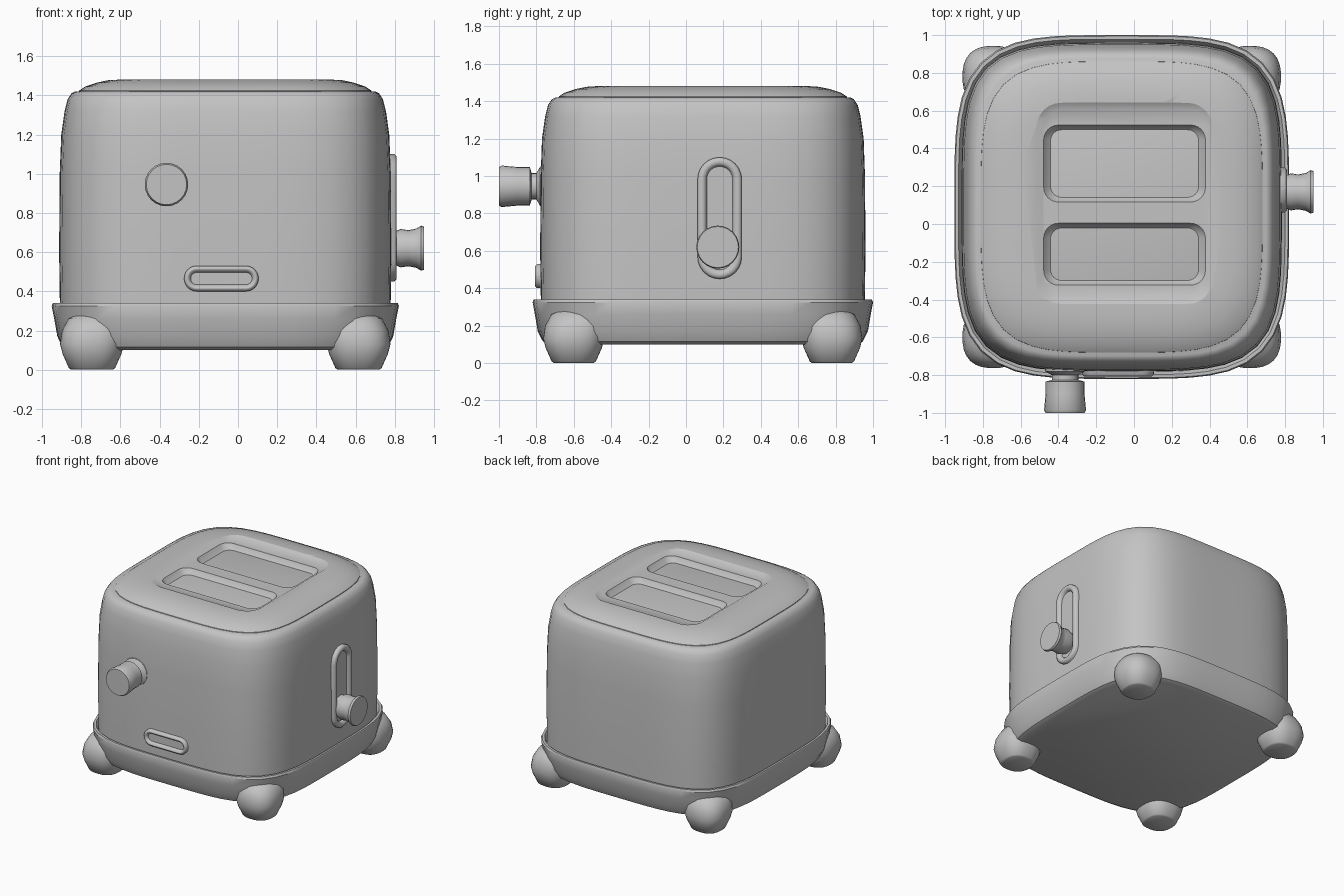
import bpy, bmesh, math
from mathutils import Matrix, Vector

if "Cube" in bpy.data.objects:
    bpy.data.objects.remove(bpy.data.objects["Cube"])

grey = bpy.data.materials.new("warm_grey")
grey.diffuse_color = (0.55, 0.55, 0.55, 1)
grey.use_nodes = True
grey.node_tree.nodes["Principled BSDF"].inputs["Base Color"].default_value = grey.diffuse_color


def squircle(a, b, n, count=64):
    """Superellipse outline; n=2 is round, higher is squarer."""
    pts = []
    for i in range(count):
        t = 2 * math.pi * i / count
        c, s = math.cos(t), math.sin(t)
        r = (abs(c) ** n + abs(s) ** n) ** (-1 / n)
        pts.append((a * r * c, b * r * s))
    return pts


def round_rect(a, b, r, steps=6):
    """Rectangle outline with rounded corners."""
    pts = []
    for k, (sx, sy) in enumerate([(1, 1), (-1, 1), (-1, -1), (1, -1)]):
        for i in range(steps + 1):
            t = math.pi / 2 * (k + i / steps)
            pts.append((sx * (a - r) + r * math.cos(t), sy * (b - r) + r * math.sin(t)))
    return pts


def loft(name, rings, place=Matrix(), angle=35):
    """Skin a closed solid through (outline, height) rings."""
    bm = bmesh.new()
    loops = [[bm.verts.new(place @ Vector((x, y, h))) for x, y in pts] for pts, h in rings]
    n = len(loops[0])
    for low, high in zip(loops, loops[1:]):
        for i in range(n):
            j = (i + 1) % n
            bm.faces.new((low[i], low[j], high[j], high[i]))
    bm.faces.new(loops[0][::-1])
    bm.faces.new(loops[-1])
    bmesh.ops.recalc_face_normals(bm, faces=bm.faces)
    mesh = bpy.data.meshes.new(name)
    bm.to_mesh(mesh)
    bm.free()
    mesh.materials.append(grey)
    ob = bpy.data.objects.new(name, mesh)
    bpy.context.collection.objects.link(ob)
    smooth(ob, angle)
    return ob


def smooth(ob, angle):
    bpy.ops.object.select_all(action='DESELECT')
    ob.select_set(True)
    bpy.context.view_layer.objects.active = ob
    bpy.ops.object.shade_smooth_by_angle(angle=math.radians(angle))


def cut(ob, cutter):
    mod = ob.modifiers.new("cut", 'BOOLEAN')
    mod.object = cutter
    mod.operation = 'DIFFERENCE'
    mod.solver = 'EXACT'
    bpy.context.view_layer.objects.active = ob
    bpy.ops.object.modifier_apply(modifier=mod.name)
    bpy.data.objects.remove(cutter)


CX, CY = -0.065, 0.09
middle = Matrix.Translation((CX, CY, 0))

# main shell, with a slight shoulder below the lid
shell = [(0.25, 0.843, 0.865), (0.6, 0.848, 0.87), (1.0, 0.845, 0.867), (1.2, 0.837, 0.86),
         (1.32, 0.82, 0.843), (1.38, 0.805, 0.828), (1.41, 0.785, 0.808), (1.42, 0.765, 0.788)]
loft("body", [(squircle(a, b, 4.2), z) for z, a, b in shell], middle)

# domed lid with a sunken panel and two bread slots
dome = [(1.39, 0.75, 0.775), (1.425, 0.745, 0.77), (1.445, 0.715, 0.74),
        (1.465, 0.655, 0.68), (1.477, 0.6, 0.62), (1.481, 0.53, 0.56)]
lid = loft("lid", [(squircle(a, b, 4), z) for z, a, b in dome], middle)
panel = loft("panel_cutter", [(round_rect(0.43, 0.5, 0.1), 1.462), (round_rect(0.47, 0.54, 0.13), 1.485),
                              (round_rect(0.47, 0.54, 0.13), 1.6)],
             Matrix.Translation((-0.05, 0.11, 0)))
cut(lid, panel)
for y, half in ((0.32, 0.205), (-0.16, 0.165)):
    slot = loft("slot_cutter", [(round_rect(0.36, half - 0.05, 0.05), 1.4),
                                (round_rect(0.4, half - 0.02, 0.06), 1.425),
                                (round_rect(0.43, half, 0.08), 1.464),
                                (round_rect(0.43, half, 0.08), 1.6)],
                Matrix.Translation((-0.05, y, 0)))
    cut(lid, slot)
smooth(lid, 30)

# base skirt with a narrow ledge around the shell
skirt = [(0.1, 0.80, 0.825), (0.115, 0.83, 0.855), (0.17, 0.857, 0.883), (0.26, 0.873, 0.898),
         (0.325, 0.886, 0.91), (0.34, 0.88, 0.904), (0.34, 0.864, 0.888), (0.31, 0.848, 0.872)]
loft("base_skirt", [(squircle(a, b, 4), z) for z, a, b in skirt], middle)

# four stubby feet
for sx, side in ((-1, "left"), (1, "right")):
    for sy, end in ((-1, "front"), (1, "back")):
        inset = [(0.0, 0.105, 0.0), (0.008, 0.118, 0.0), (0.08, 0.15, 0.0), (0.13, 0.163, 0.0),
                 (0.2, 0.163, 0.01), (0.26, 0.14, 0.02), (0.3, 0.09, 0.05)]
        rings = [([(x - sx * d, y - sy * d) for x, y in squircle(r, r, 2.5, 32)], z) for z, r, d in inset]
        loft(f"foot_{end}_{side}", rings,
             Matrix.Translation((CX + sx * 0.68, CY + sy * 0.69, 0)), 40)

# local z points out of the front (-y) or the right side (+x), local y is up
facing_front = Matrix.Rotation(math.pi / 2, 4, 'X')
facing_right = Matrix.Rotation(math.pi / 2, 4, 'Z') @ facing_front


def turned(name, profile, place):
    loft(name, [(squircle(r, r, 2, 24), h) for h, r in profile], place, 40)


# browning knob
turned("dial_knob", [(0.74, 0.11), (0.78, 0.105), (0.8, 0.07), (0.825, 0.07), (0.835, 0.103),
                     (0.9, 0.103), (0.985, 0.111), (1.0, 0.103)],
       Matrix.Translation((-0.365, 0, 0.945)) @ facing_front)

# push lever
turned("lever_knob", [(0.72, 0.08), (0.8, 0.085), (0.83, 0.098), (0.87, 0.092), (0.91, 0.1),
                      (0.935, 0.115), (0.95, 0.11)],
       Matrix.Translation((0, 0.17, 0.62)) @ facing_right)


def frame(name, a, b, wall, back, front, floor, place):
    """Raised rim around a sunken centre."""
    e = 0.012
    shape = [(0, back), (0, front - e), (e, front), (wall - e, front), (wall, front - e), (wall + 0.004, floor)]
    loft(name, [(round_rect(a - d, b - d, min(a, b) - d - 0.001), h) for d, h in shape], place, 50)


# lever track and crumb tray handle
frame("lever_track", 0.118, 0.325, 0.045, 0.74, 0.81, 0.786,
      Matrix.Translation((0, 0.18, 0.775)) @ facing_right)
frame("tray_handle", 0.19, 0.065, 0.03, 0.74, 0.808, 0.785,
      Matrix.Translation((-0.085, 0, 0.465)) @ facing_front)
